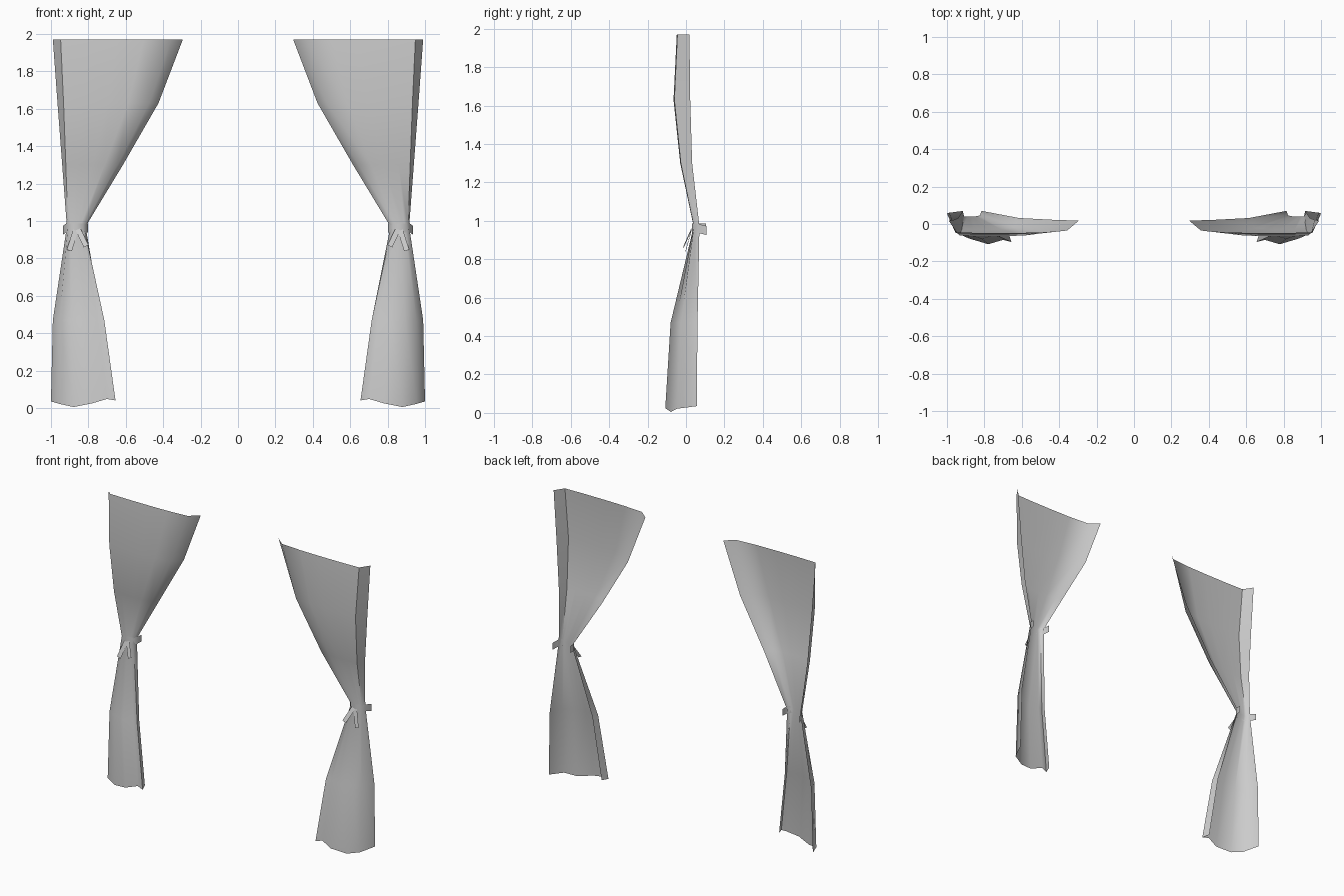
import bpy
import bmesh
import math
from mathutils import Vector

cube = bpy.data.objects.get("Cube")
if cube:
    bpy.data.objects.remove(cube, do_unlink=True)

# One plain cloth colour
cloth = bpy.data.materials.new("grey cloth")
cloth.use_nodes = True
colour = (0.6, 0.6, 0.6, 1)
cloth.diffuse_color = colour
cloth.node_tree.nodes["Principled BSDF"].inputs["Base Color"].default_value = colour


def sheet(name, rows, side, smooth=True):
    """Loft a thin sheet through rows of points, mirrored when side is -1."""
    bm = bmesh.new()
    grid = [[bm.verts.new((side * x, y, z)) for x, y, z in row] for row in rows]
    for upper, lower in zip(grid, grid[1:]):
        for i in range(len(upper) - 1):
            corners = [upper[i], lower[i], lower[i + 1], upper[i + 1]]
            bm.faces.new(corners if side > 0 else corners[::-1])
    mesh = bpy.data.meshes.new(name)
    bm.to_mesh(mesh)
    bm.free()
    mesh.materials.append(cloth)
    obj = bpy.data.objects.new(name, mesh)
    bpy.context.collection.objects.link(obj)
    if smooth:
        bpy.ops.object.select_all(action="DESELECT")
        obj.select_set(True)
        bpy.context.view_layer.objects.active = obj
        bpy.ops.object.shade_smooth_by_angle(angle=math.radians(60))
    return obj


# Cross-sections: fraction of the width, fraction of the depth towards the front
hanging = [(0, 0), (.09, .8), (.3, .96), (.5, 1), (.75, 1), (.94, .95), (1, 0)]
folded = [(.05, .63), (0, .93), (.13, .86), (.36, 1), (.65, .82), (.87, .62), (1, 0)]
hem = [.045, .04, .048, .025, .005, .022, .035]

# Height, inner x, outer x, front y, rear y, section
levels = [
    (1.97, .295, .99, -.048, .018, hanging),
    (1.63, .425, .965, -.065, .022, hanging),
    (1.3, .615, .94, -.03, .032, hanging),
    (.97, .815, .915, .04, .07, hanging),
    (.47, .715, .99, -.08, .06, folded),
    (0, .655, 1, -.108, .056, folded),
]


def curtain_rows():
    rows = []
    for z, inner, outer, front, rear, section in levels:
        row = []
        for i, (u, depth) in enumerate(section):
            height = z if z else hem[i]
            row.append((inner + u * (outer - inner), rear + depth * (front - rear), height))
        rows.append(row)
    return rows


# Tie band: open loop around the gathered waist, ends flaring to the rear
loop = [(.803, .105), (.806, .06), (.828, .037), (.865, .03),
        (.9, .036), (.92, .06), (.936, .108)]
band_rows = [[(x, y, z - .012 * (i == len(loop) - 1)) for i, (x, y) in enumerate(loop)]
             for z in (.985, .938)]


def tail_rows(start, end, width=.028):
    """Flat ribbon strip from the band down to its loose end."""
    a, b = Vector(start), Vector(end)
    across = (b - a).cross(Vector((0, 1, 0))).normalized() * width / 2
    if across.x < 0:
        across.negate()
    return [[p - across, p + across] for p in (a, b)]


for side, label in ((1, "left"), (-1, "right")):
    sheet(label + "_curtain", curtain_rows(), side)
    sheet(label + "_tie_band", band_rows, side)
    sheet(label + "_inner_tail", tail_rows((.855, .028, .955), (.812, -.012, .865)), side, False)
    sheet(label + "_outer_tail", tail_rows((.868, .028, .95), (.902, -.002, .842)), side, False)
